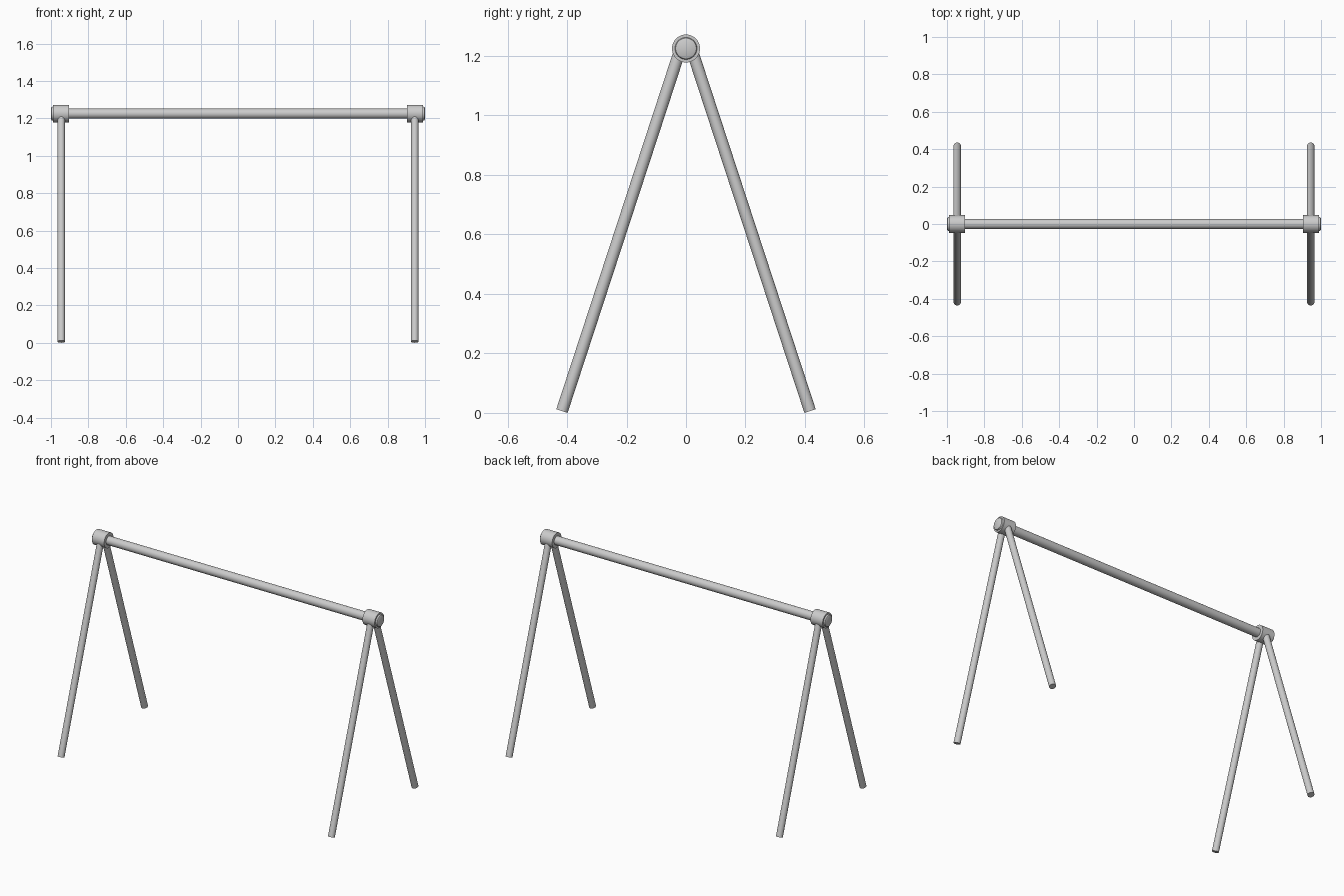
import bpy, math
from mathutils import Vector

if "Cube" in bpy.data.objects:
    bpy.data.objects.remove(bpy.data.objects["Cube"])

BAR_Z = 1.225
LEG_X = 0.945


def smooth(ob):
    bpy.context.view_layer.objects.active = ob
    ob.select_set(True)
    bpy.ops.object.shade_smooth_by_angle(angle=math.radians(35))
    ob.select_set(False)


def tube(name, a, b, radius, sides=32):
    a, b = Vector(a), Vector(b)
    bpy.ops.mesh.primitive_cylinder_add(vertices=sides, radius=radius, depth=(b - a).length,
                                        location=(a + b) / 2)
    ob = bpy.context.object
    ob.name = name
    ob.rotation_euler = (b - a).to_track_quat('Z', 'Y').to_euler()
    smooth(ob)
    return ob


def lathe_x(name, profile, sides=48):
    # profile: (x, radius) pairs spun about the bar axis
    verts, faces = [], []
    for x, r in profile:
        for i in range(sides):
            t = 2 * math.pi * i / sides
            verts.append((x, r * math.cos(t), BAR_Z + r * math.sin(t)))
    for k in range(len(profile) - 1):
        for i in range(sides):
            j = (i + 1) % sides
            faces.append((k * sides + i, k * sides + j, (k + 1) * sides + j, (k + 1) * sides + i))
    n = len(profile) - 1
    faces.append(tuple(range(sides))[::-1])
    faces.append(tuple(n * sides + i for i in range(sides)))
    me = bpy.data.meshes.new(name)
    me.from_pydata(verts, [], faces)
    ob = bpy.data.objects.new(name, me)
    bpy.context.collection.objects.link(ob)
    bpy.context.view_layer.update()
    bpy.context.view_layer.objects.active = ob
    bpy.ops.object.select_all(action='DESELECT')
    ob.select_set(True)
    bpy.ops.object.mode_set(mode='EDIT')
    bpy.ops.mesh.select_all(action='SELECT')
    bpy.ops.mesh.normals_make_consistent(inside=False)
    bpy.ops.object.mode_set(mode='OBJECT')
    smooth(ob)
    return ob


# Horizontal bar
tube("crossbar", (-0.98, 0, BAR_Z), (0.98, 0, BAR_Z), 0.027)

for s, side in ((-1, "left"), (1, "right")):
    # Joint sleeve and rounded end cap
    lathe_x(side + "_joint_sleeve", [(s * 0.903, 0.047), (s * 0.988, 0.047)])
    lathe_x(side + "_end_cap", [(s * 0.97, 0.037), (s * 0.992, 0.037),
                                (s * 0.997, 0.035), (s * 1.0, 0.030)])
    # Splayed legs
    for d, where in ((-1, "front"), (1, "back")):
        tube(f"{side}_{where}_leg", (s * LEG_X, d * 0.417, 0.0063),
             (s * LEG_X, d * 0.024, 1.207), 0.02)
